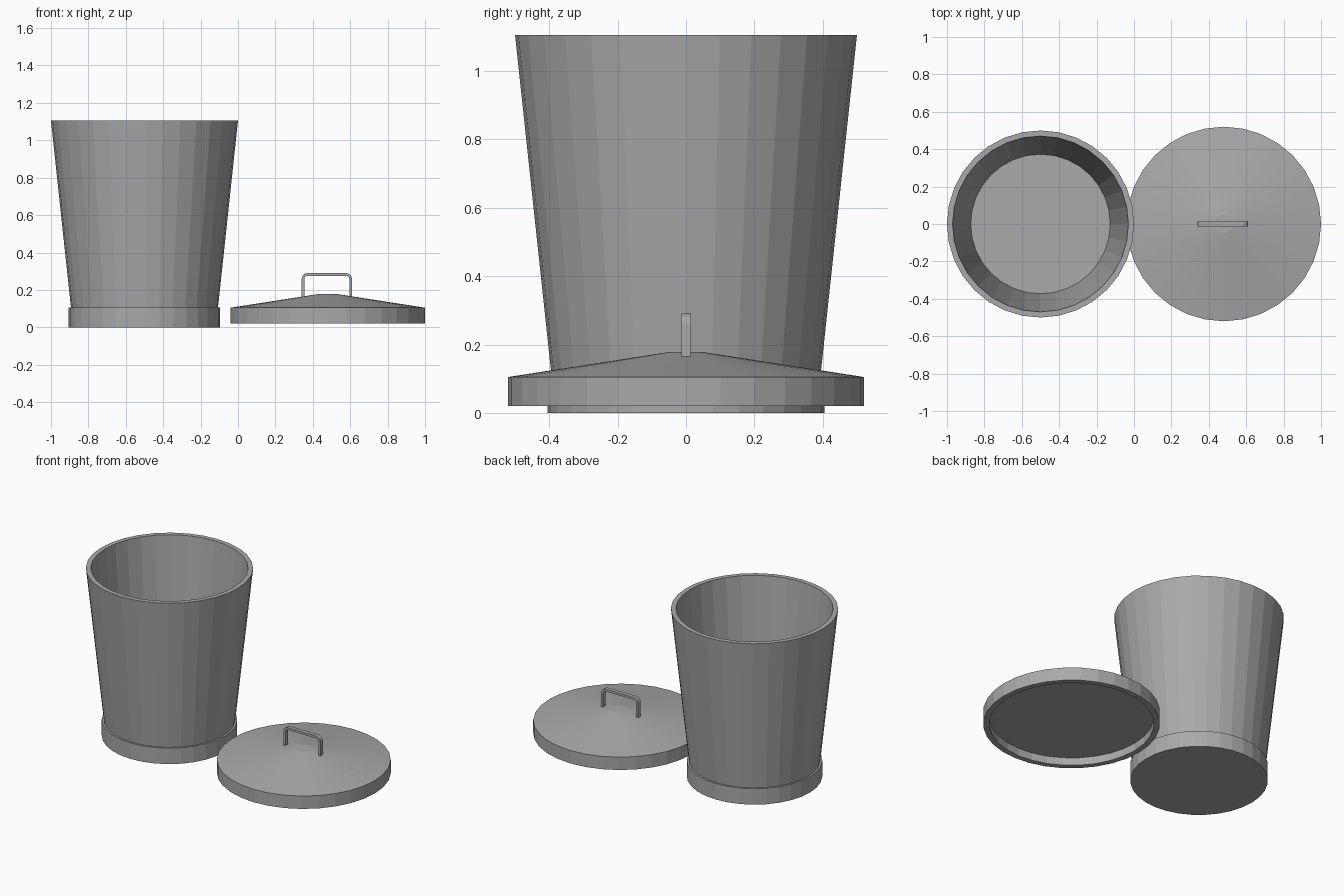
import bpy, bmesh, math

if "Cube" in bpy.data.objects:
    bpy.data.objects.remove(bpy.data.objects["Cube"])

SIDES = 32

metal = bpy.data.materials.new("galvanised grey")
metal.diffuse_color = (0.40, 0.40, 0.40, 1)
metal.use_nodes = True
metal.node_tree.nodes["Principled BSDF"].inputs["Base Color"].default_value = metal.diffuse_color


def finish(bm, name, location):
    bmesh.ops.recalc_face_normals(bm, faces=bm.faces)
    mesh = bpy.data.meshes.new(name)
    bm.to_mesh(mesh)
    bm.free()
    mesh.materials.append(metal)
    ob = bpy.data.objects.new(name, mesh)
    ob.location = location
    bpy.context.collection.objects.link(ob)
    return ob


def turned(name, x, profile):
    """Revolve (radius, z) points around z and cap both ends."""
    bm = bmesh.new()
    rings = []
    for r, z in profile:
        rings.append([bm.verts.new((r * math.cos(a), r * math.sin(a), z))
                      for a in (2 * math.pi * i / SIDES for i in range(SIDES))])
    for lo, hi in zip(rings, rings[1:]):
        for i in range(SIDES):
            j = (i + 1) % SIDES
            bm.faces.new((lo[i], lo[j], hi[j], hi[i]))
    bm.faces.new(rings[0])
    bm.faces.new(rings[-1])
    return finish(bm, name, (x, 0, 0))


# Open bin: stepped foot, flared wall, rim, inner wall and floor
turned("bin", -0.5, [(0.405, 0), (0.405, 0.105), (0.393, 0.105), (0.5, 1.105),
                     (0.47, 1.105), (0.373, 0.12)])

# Lid: recessed underside, upright rim, shallow cone with a flat tip
turned("lid", 0.48, [(0.485, 0.07), (0.485, 0.02), (0.52, 0.02), (0.52, 0.105),
                     (0.05, 0.178)])


# Handle: square bar bent into an arch with rounded corners
def arch(half, top, radius, bottom, steps=4):
    pts = [(-half, bottom)]
    for cx, start in ((-half + radius, math.pi), (half - radius, math.pi / 2)):
        for i in range(steps + 1):
            a = start - math.pi / 2 * i / steps
            pts.append((cx + radius * math.cos(a), top - radius + radius * math.sin(a)))
    return pts + [(half, bottom)]


bm = bmesh.new()
outer, inner = arch(0.135, 0.29, 0.032, 0.158), arch(0.12, 0.275, 0.017, 0.158)
bars = [[bm.verts.new((x, y, z)) for (x, z), y in
         ((o, -0.013), (o, 0.013), (n, 0.013), (n, -0.013))]
        for o, n in zip(outer, inner)]
for a, b in zip(bars, bars[1:]):
    for i in range(4):
        j = (i + 1) % 4
        bm.faces.new((a[i], a[j], b[j], b[i]))
bm.faces.new(bars[0])
bm.faces.new(bars[-1])
finish(bm, "lid_handle", (0.475, 0, 0))
